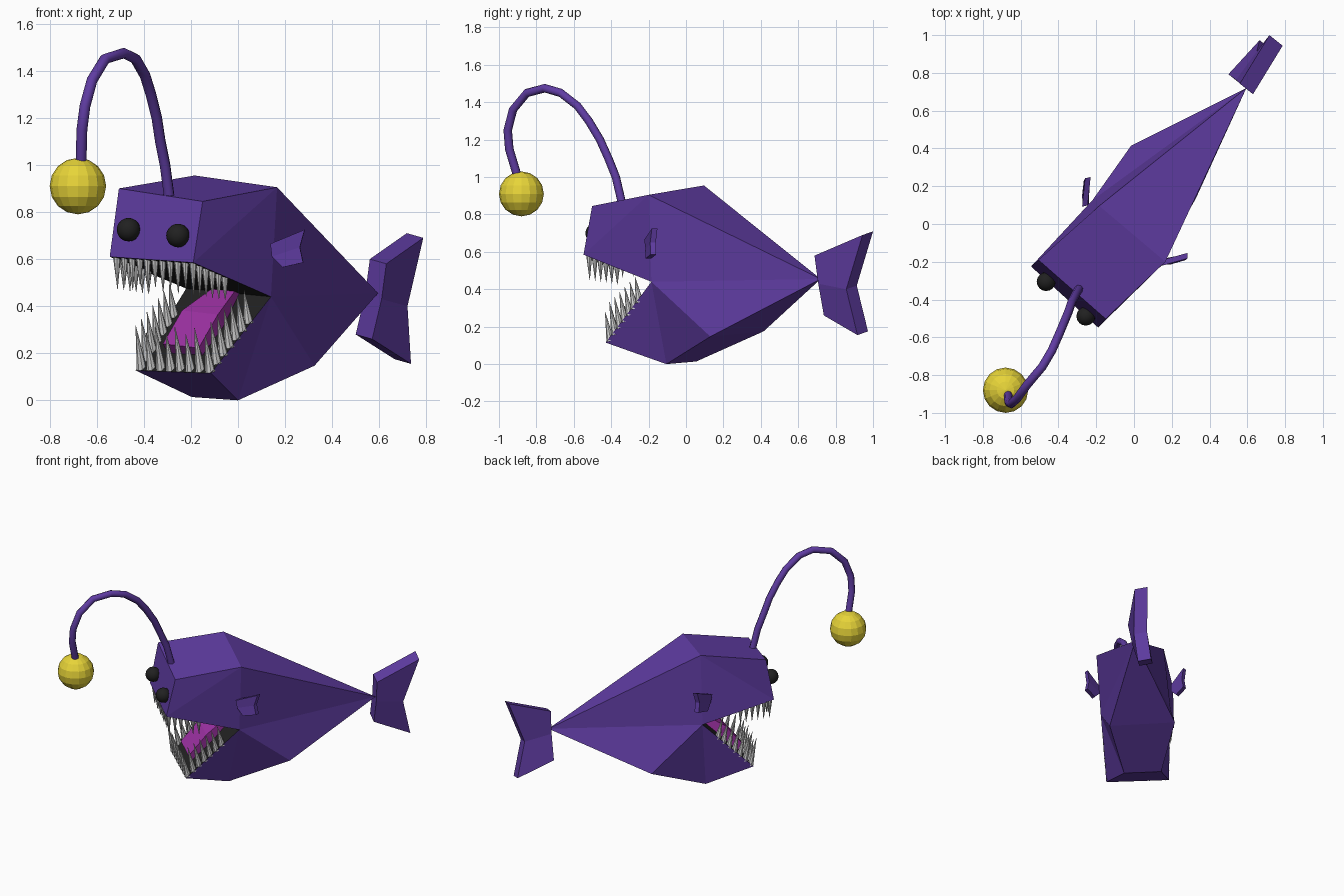
import bpy, bmesh
from mathutils import Vector as V

if "Cube" in bpy.data.objects:
    bpy.data.objects.remove(bpy.data.objects["Cube"])

def mat(name, rgb):
    m = bpy.data.materials.new(name)
    m.diffuse_color = (*rgb, 1)
    m.use_nodes = True
    m.node_tree.nodes["Principled BSDF"].inputs["Base Color"].default_value = m.diffuse_color
    return m

purple = mat("purple", (0.115, 0.045, 0.36))
black = mat("black", (0.015, 0.015, 0.015))
magenta = mat("magenta", (0.33, 0.03, 0.36))
yellow = mat("yellow", (0.80, 0.66, 0.04))

back = V((0.645, 0.764, 0))      # towards the tail
side = V((0.761, -0.642, -0.09)) # across the body, with its slight roll

def mesh_object(name, verts, faces, mats, dark=()):
    me = bpy.data.meshes.new(name)
    me.from_pydata([tuple(v) for v in verts], [], faces)
    for m in mats:
        me.materials.append(m)
    for i in dark:
        me.polygons[i].material_index = 1
    bm = bmesh.new()
    bm.from_mesh(me)
    bmesh.ops.recalc_face_normals(bm, faces=bm.faces)
    bm.to_mesh(me)
    bm.free()
    ob = bpy.data.objects.new(name, me)
    bpy.context.collection.objects.link(ob)
    return ob

def slab(name, outline, half, m, quads):
    """Flat fin: a mid-plane outline given thickness on both sides."""
    n = len(outline)
    verts = [V(p) + half for p in outline] + [V(p) - half for p in outline]
    faces = list(quads) + [[i + n for i in q] for q in quads]
    faces += [(i, (i + 1) % n, (i + 1) % n + n, i + n) for i in range(n)]
    return mesh_object(name, verts, faces, [m])

# Body: corner pairs (left, right) and the tail point
P = {
    "FT": ((-.506, -.19, .90), (-.15, -.502, .845)),   # forehead
    "FB": ((-.545, -.225, .61), (-.19, -.548, .585)),  # upper lip
    "T": ((-.184, .096, .955), (.166, -.20, .905)),    # back
    "M": ((-.22, .126, .475), (.14, -.185, .44)),      # mouth corner
    "J": ((-.435, -.15, .127), (-.115, -.43, .115)),   # lower lip
    "K": ((-.196, .055, .014), (0, -.105, 0)),         # keel
    "B": ((-.015, .415, .175), (.325, .13, .147)),     # belly rear
}
P = {k: (V(a), V(b)) for k, (a, b) in P.items()}
keys = list(P)
verts = [p for k in keys for p in P[k]] + [V((.595, .72, .455))]
L = {k: 2 * i for i, k in enumerate(keys)}
tail = len(verts) - 1
faces = []
for a, b in (("FB", "M"), ("M", "J"), ("FT", "FB"), ("T", "FT"), ("J", "K"), ("K", "B")):
    faces.append((L[a], L[a] + 1, L[b] + 1, L[b]))
for a in ("T", "B"):
    faces.append((L[a], L[a] + 1, tail))
for s in (0, 1):
    f = lambda *ks: tuple(L[k] + s for k in ks)
    faces += [f("FT", "FB", "T"), f("FB", "M", "T"), f("J", "K", "M"), f("K", "B", "M"),
              f("T", "M") + (tail,), f("M", "B") + (tail,)]
mesh_object("body", verts, faces, [purple, black], dark=(0, 1))

# Tongue: tapered block on the floor of the mouth
jaw, hinge = sum(P["J"], V()) / 2, sum(P["M"], V()) / 2
floor = hinge - jaw
up = side.cross(floor).normalized()
if up.z < 0:
    up = -up
tv = []
for t, w, h in ((.22, .10, .05), (.60, .10, .07), (1.0, .06, .03)):
    c = jaw + floor * t
    tv += [c - side * w - up * .01, c + side * w - up * .01, c + side * w + up * h, c - side * w + up * h]
tf = [(0, 1, 2, 3), (8, 9, 10, 11)]
for r in (0, 4):
    tf += [(r + i, r + (i + 1) % 4, r + 4 + (i + 1) % 4, r + 4 + i) for i in range(4)]
mesh_object("tongue", tv, tf, [magenta])

# Teeth: rows of cones along the lips
def teeth(name, spots, radius, length, lean):
    bm = bmesh.new()
    for p, size in spots:
        d = lean.normalized()
        m = d.to_track_quat('Z', 'Y').to_matrix().to_4x4()
        m.translation = p + d * (length * size / 2 - .01)
        bmesh.ops.create_cone(bm, cap_ends=True, segments=8, radius1=radius, radius2=0.001,
                              depth=length * size, matrix=m)
    me = bpy.data.meshes.new(name)
    bm.to_mesh(me)
    bm.free()
    bpy.context.collection.objects.link(bpy.data.objects.new(name, me))

def lip_row(lip, front_n, side_n, reach):
    mid = (sum(P[lip], V()) + sum(P["M"], V())) / 4
    l, r = [p.lerp(mid, .09) for p in P[lip]]
    ml, mr = [p.lerp(mid, .09) for p in P["M"]]
    spots = [(l.lerp(r, i / (front_n - 1)), 1 - .15 * (i % 2)) for i in range(front_n)]
    for a, b in ((l, ml), (r, mr)):
        spots += [(a.lerp(b, reach * i / side_n), 1 - .25 * i / side_n) for i in range(1, side_n + 1)]
    return spots

teeth("upper_teeth", lip_row("FB", 11, 5, .45), .017, .14, V((0.02, 0.02, -1)))
teeth("lower_teeth", lip_row("J", 8, 6, .70), .022, .19, V((-.14, -.18, 1)))

# Tail fin
slab("tail_fin", [(.595, .715, .59), (.752, .972, .70), (.685, .885, .41), (.70, .945, .165),
                  (.535, .765, .27), (.575, .735, .44)], V((.035, -.028, -.01)), purple,
     [(0, 1, 2, 5), (2, 3, 4, 5)])

# Side fins, mirrored across the body
fin = [(-.07, .24, .665), (.055, .325, .725), (.035, .315, .65), (.045, .325, .585),
       (-.03, .275, .565), (-.06, .24, .61)]
for name, s in (("right_fin", 1), ("left_fin", -1)):
    flat = V((.764, -.645, 0))
    pts = [back * (u - (.025 if s < 0 else 0)) + flat * (s * v - (.02 if s < 0 else 0))
           + V((0, 0, z + (.03 if s < 0 else 0))) for u, v, z in fin]
    slab(name, pts, (flat * s * .6 - back * .8) * .015, purple, [(0, 1, 2, 5), (2, 3, 4, 5)])

# Eyes and glowing lure
def ball(name, loc, r, seg, rings, m, smooth=False):
    bpy.ops.mesh.primitive_uv_sphere_add(segments=seg, ring_count=rings, radius=r, location=loc)
    ob = bpy.context.object
    ob.name = name
    ob.data.materials.append(m)
    if smooth:
        bpy.ops.object.shade_smooth()

ball("left_eye", (-.465, -.305, .725), .05, 16, 10, black, True)
ball("right_eye", (-.255, -.488, .70), .05, 16, 10, black, True)
ball("lure_ball", (-.68, -.88, .91), .12, 16, 8, yellow)

# Lure stalk
path = [(-.29, -.34, .85), (-.31, -.375, 1.0), (-.33, -.415, 1.1), (-.345, -.46, 1.2),
        (-.37, -.52, 1.3), (-.395, -.58, 1.38), (-.435, -.67, 1.45), (-.485, -.755, 1.475),
        (-.565, -.85, 1.45), (-.62, -.925, 1.36), (-.65, -.953, 1.25), (-.663, -.945, 1.15),
        (-.667, -.90, 1.0)]
cu = bpy.data.curves.new("lure_stalk", 'CURVE')
cu.dimensions = '3D'
cu.bevel_depth = .023
cu.bevel_resolution = 2
cu.use_fill_caps = True
sp = cu.splines.new('POLY')
sp.points.add(len(path) - 1)
for pt, p in zip(sp.points, path):
    pt.co = (*p, 1)
cu.materials.append(purple)
bpy.context.collection.objects.link(bpy.data.objects.new("lure_stalk", cu))
